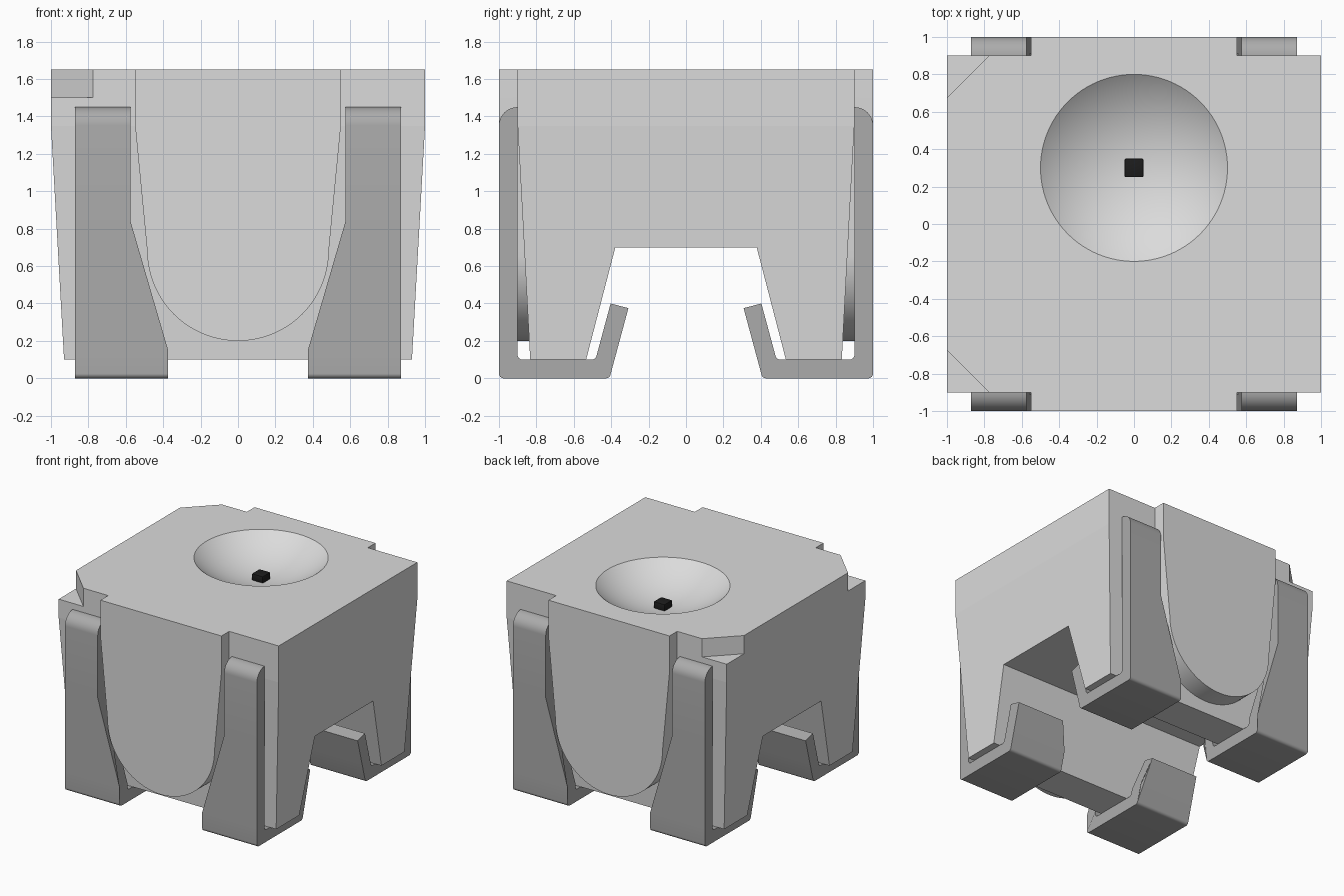
import bpy, bmesh, math
from mathutils import Vector

if "Cube" in bpy.data.objects:
    bpy.data.objects.remove(bpy.data.objects["Cube"], do_unlink=True)


def material(name, rgb, rough=0.6):
    m = bpy.data.materials.new(name)
    m.use_nodes = True
    m.diffuse_color = (*rgb, 1)
    bsdf = next(n for n in m.node_tree.nodes if n.type == 'BSDF_PRINCIPLED')
    bsdf.inputs["Base Color"].default_value = (*rgb, 1)
    bsdf.inputs["Roughness"].default_value = rough
    return m


BODY = material("light grey housing", (0.71, 0.71, 0.71))
LEAD = material("mid grey metal", (0.41, 0.41, 0.41))
CHIP = material("black chip", (0.012, 0.012, 0.012))


def add_object(name, bm, mat):
    bmesh.ops.recalc_face_normals(bm, faces=bm.faces)
    mesh = bpy.data.meshes.new(name)
    bm.to_mesh(mesh)
    bm.free()
    mesh.materials.append(mat)
    ob = bpy.data.objects.new(name, mesh)
    bpy.context.collection.objects.link(ob)
    return ob


def loft(rings):
    """Closed solid through rings that share a point count."""
    bm = bmesh.new()
    loops = [[bm.verts.new(p) for p in ring] for ring in rings]
    n = len(loops[0])
    for a, b in zip(loops, loops[1:]):
        for i in range(n):
            j = (i + 1) % n
            bm.faces.new((a[i], a[j], b[j], b[i]))
    bm.faces.new(loops[0])
    bm.faces.new(loops[-1])
    return bm


def prism(points, axis, lo, hi):
    """Extrude a 2D outline along an axis (0 = x, 1 = y, 2 = z)."""
    def place(p, d):
        c = list(p)
        c.insert(axis, d)
        return c
    return loft([[place(p, d) for p in points] for d in (lo, hi)])


def fillet(corners, steps=6):
    """Round each (u, v, radius) corner of an outline."""
    out = []
    for i, (u, v, r) in enumerate(corners):
        p = Vector((u, v))
        if not r:
            out.append((u, v))
            continue
        a = (Vector(corners[i - 1][:2]) - p).normalized()
        b = (Vector(corners[(i + 1) % len(corners)][:2]) - p).normalized()
        half = math.acos(a.dot(b)) / 2
        centre = p + (a + b).normalized() * (r / math.sin(half))
        reach = r / math.tan(half)
        start, end = p + a * reach - centre, p + b * reach - centre
        for k in range(steps + 1):
            t = k / steps
            spoke = start * (1 - t) + end * t
            out.append(tuple(centre + spoke.normalized() * r))
    return out


def smooth(ob, angle):
    bpy.ops.object.select_all(action='DESELECT')
    ob.select_set(True)
    bpy.context.view_layer.objects.active = ob
    bpy.ops.object.shade_smooth_by_angle(angle=math.radians(angle))


def combine(ob, other, operation):
    mod = ob.modifiers.new(operation.lower(), 'BOOLEAN')
    mod.operation, mod.solver, mod.object = operation, 'EXACT', other
    bpy.context.view_layer.objects.active = ob
    bpy.ops.object.modifier_apply(modifier=mod.name)
    bpy.data.objects.remove(other, do_unlink=True)


# Housing block: straight upper band, drafted walls below
sections = [(0.93, 0.833, 0.1), (1.0, 0.9, 1.35), (1.0, 0.9, 1.65)]
housing = add_object("housing", loft(
    [[(-x, -y, z), (x, -y, z), (x, y, z), (-x, y, z)] for x, y, z in sections]), BODY)

# Rounded tongues on the front and back walls
arc = [(0.486 * math.cos(t), 0.686 + 0.486 * math.sin(t))
       for t in (-math.pi * k / 48 for k in range(49))]
tongue = [(0.55, 1.65), (0.55, 1.35)] + arc + [(-0.55, 1.35), (-0.55, 1.65)]
for s in (-1, 1):
    combine(housing, add_object("tongue", prism(tongue, 1, s * 0.75, s), BODY), 'UNION')

# Underside channel
channel = [(-0.56, 0.0), (-0.378, 0.7), (0.378, 0.7), (0.56, 0.0)]
combine(housing, add_object("channel_cutter", prism(channel, 0, -1.2, 1.2), BODY), 'DIFFERENCE')

# Corner chamfers marking the right side
for s in (-1, 1):
    corner = [(-1.1, s * 0.575), (-0.675, s), (-1.1, s)]
    combine(housing, add_object("corner_cutter", prism(corner, 2, 1.5, 1.8), BODY), 'DIFFERENCE')

# Shallow spherical reflector bowl
depth, rim = 0.18, 0.5
radius = (rim ** 2 + depth ** 2) / (2 * depth)
bm = bmesh.new()
bmesh.ops.create_uvsphere(bm, u_segments=96, v_segments=96, radius=radius)
bmesh.ops.translate(bm, verts=bm.verts, vec=(0, 0.3, 1.65 - depth + radius))
combine(housing, add_object("bowl_cutter", bm, BODY), 'DIFFERENCE')

# Curved areas smooth, large walls flat
smooth(housing, 20)
for f in housing.data.polygons:
    if f.area > 0.1:
        f.use_smooth = False

# Chip at the bottom of the bowl
bm = bmesh.new()
bmesh.ops.create_cube(bm, size=1)
bmesh.ops.scale(bm, verts=bm.verts, vec=(0.1, 0.1, 0.06))
bmesh.ops.bevel(bm, geom=bm.edges[:], offset=0.006, segments=2, affect='EDGES', profile=0.5)
bmesh.ops.translate(bm, verts=bm.verts, vec=(0, 0.3, 1.495))
smooth(add_object("chip", bm, CHIP), 40)

# Bent leads: strip profile, with an inner edge that widens towards the foot
strip = fillet([(1.0, 0.0, 0.025), (1.0, 1.45, 0.098), (0.9, 1.45, 0), (0.9, 0.1, 0.025),
                (0.484, 0.1, 0.025), (0.403, 0.4, 0), (0.308, 0.375, 0), (0.409, 0.0, 0.025)])


def inner_edge(z):
    t = min(max((z - 0.155) / (0.84 - 0.155), 0), 1)
    return 0.375 + 0.2 * t


for sy, end in ((-1, "front"), (1, "back")):
    for sx, side in ((-1, "right"), (1, "left")):
        bm = prism(strip, 0, 0.3, 0.872)
        for z in (0.155, 0.84):
            bmesh.ops.bisect_plane(bm, geom=bm.verts[:] + bm.edges[:] + bm.faces[:],
                                   plane_co=(0, 0, z), plane_no=(0, 0, 1))
        for v in bm.verts:
            if v.co.x < 0.5:
                v.co.x = inner_edge(v.co.z)
            v.co.x *= sx
            v.co.y *= sy
        smooth(add_object(f"{end}_{side}_lead", bm, LEAD), 25)
